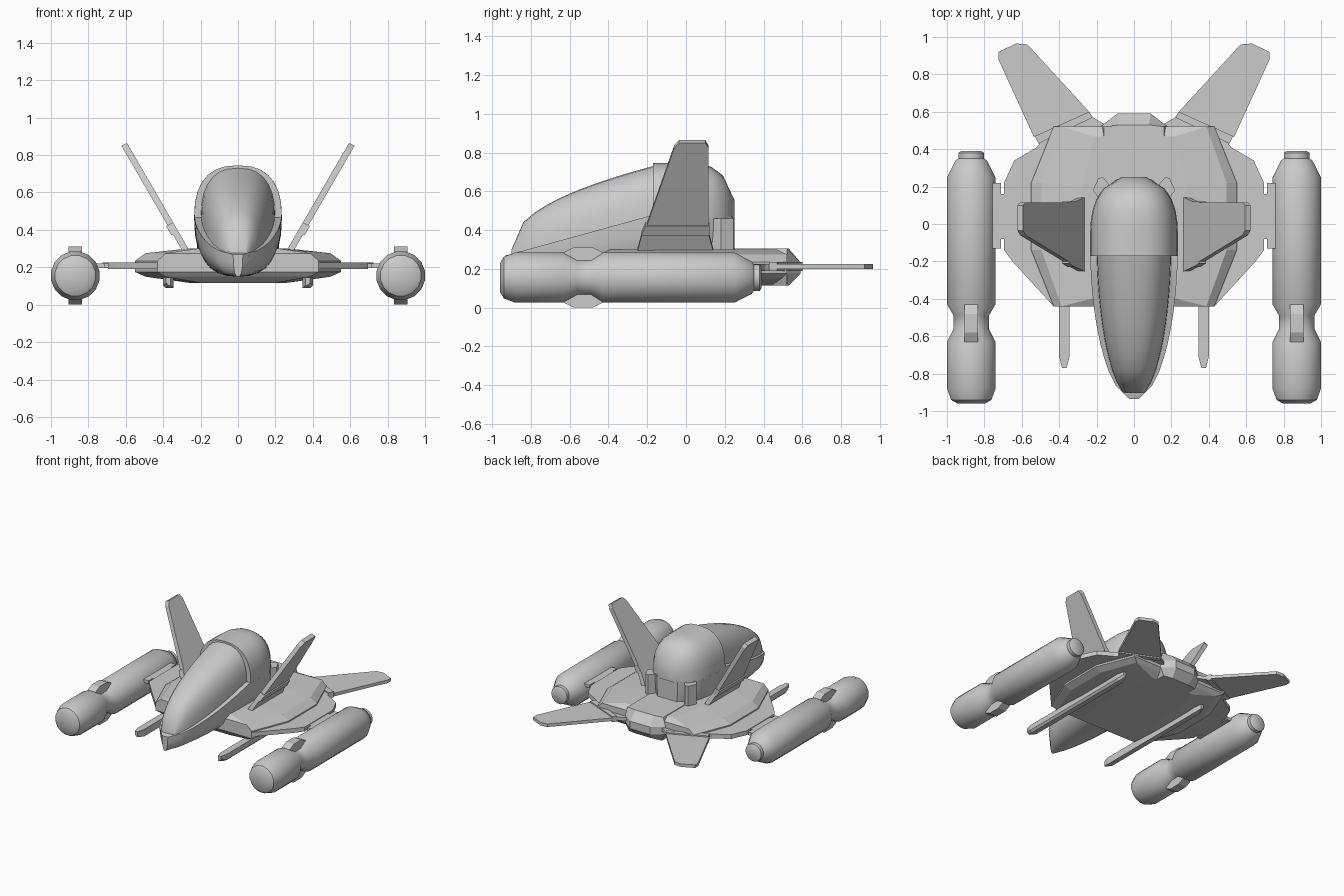
import bpy, bmesh, math
from mathutils import Vector

if "Cube" in bpy.data.objects:
    bpy.data.objects.remove(bpy.data.objects["Cube"])

grey = bpy.data.materials.new("hull_grey")
grey.use_nodes = True
colour = (.6, .6, .6, 1)
grey.diffuse_color = colour
grey.node_tree.nodes["Principled BSDF"].inputs["Base Color"].default_value = colour


def loft(name, rings, mirror=False, smooth=False):
    """Skin a list of equal closed rings and cap both ends."""
    bm = bmesh.new()
    rows = [[bm.verts.new(point) for point in ring] for ring in rings]
    for row, following in zip(rows, rows[1:]):
        for i in range(len(row)):
            # Index i - 1 wraps around to close the ring
            bm.faces.new((row[i - 1], row[i], following[i], following[i - 1]))
    bm.faces.new(rows[0])
    bm.faces.new(rows[-1])
    bmesh.ops.recalc_face_normals(bm, faces=bm.faces)
    mesh = bpy.data.meshes.new(name)
    bm.to_mesh(mesh)
    bm.free()
    mesh.materials.append(grey)
    part = bpy.data.objects.new(name, mesh)
    bpy.context.collection.objects.link(part)
    if mirror:
        part.modifiers.new("mirror", 'MIRROR')
    if smooth:
        bpy.ops.object.select_all(action='DESELECT')
        part.select_set(True)
        bpy.context.view_layer.objects.active = part
        bpy.ops.object.shade_smooth_by_angle(angle=math.radians(35))


def plate(name, outline, offset):
    """Mirrored panel: an outline pushed along an offset."""
    points = [Vector(point) for point in outline]
    loft(name, [points, [point + Vector(offset) for point in points]], mirror=True)


def slab(name, outline, bottom, top):
    """Mirrored horizontal panel from a plan outline."""
    plate(name, [(x, y, bottom) for x, y in outline], (0, 0, top - bottom))


def box(name, left, right, front, back, bottom, top):
    outline = [(left, front), (right, front), (right, back), (left, back)]
    slab(name, outline, bottom, top)


def leaning_fin(name, outline, thickness):
    """Mirrored fin panel given as (y, z), leaning outwards with height."""
    points = [(.26 + .58 * (z - .29), y, z) for y, z in outline]
    plate(name, points, (thickness, 0, -thickness / 2))


def spread(start, end, steps):
    """Evenly spaced stations from start to end."""
    return [start + (end - start) * i / steps for i in range(steps + 1)]


# Engine pods: turned bodies with a waist near the front
pod_x, pod_z, pod_radius = .87, .155, .132
waist_radius, nose_radius, cap_radius = .096, .075, .07


def turned_ring(y, radius, sides=16):
    angles = [2 * math.pi * (i + .5) / sides for i in range(sides)]
    return [(pod_x + radius * math.cos(a), y, pod_z + radius * math.sin(a)) for a in angles]


pod_profile = [(-.96, nose_radius), (-.94, .11), (-.88, pod_radius),
               (-.63, pod_radius), (-.56, waist_radius),
               (-.49, waist_radius), (-.43, pod_radius),
               (.25, pod_radius), (.34, .085),
               (.35, cap_radius), (.38, cap_radius), (.39, .055)]
loft("engine_pod", [turned_ring(y, radius) for y, radius in pod_profile],
     mirror=True, smooth=True)

# Clamps bridging the waist above and below
for name, side in (("engine_top_clamp", 1), ("engine_bottom_clamp", -1)):
    profile = [(-.63, .06), (-.63, .13), (-.58, pod_z), (-.48, pod_z), (-.43, .13), (-.43, .06)]
    plate(name, [(pod_x - .035, y, pod_z + side * height) for y, height in profile], (.07, 0, 0))

# Disc body: one plan outline stacked at several heights
disc_half = [(.43, .52), (.55, .22), (.55, -.14), (.43, -.44)]
disc_plan = disc_half + [(-x, y) for x, y in reversed(disc_half)]


def disc_ring(height, width, length):
    return [(x * width, y * length, height) for x, y in disc_plan]


loft("disc_body", [disc_ring(.115, .45, .85), disc_ring(.15, .9, .95),
                   disc_ring(.175, 1, 1), disc_ring(.235, 1, 1),
                   disc_ring(.275, .9, 1), disc_ring(.3, .5, .9)])


# Rear bulge of the disc
def bulge_ring(height, width, back):
    return [(-width, .2, height), (-width, .52, height), (-width / 2, back, height),
            (width / 2, back, height), (width, .52, height), (width, .2, height)]


loft("rear_bulge", [bulge_ring(.115, .15, .53), bulge_ring(.175, .18, .59),
                    bulge_ring(.235, .18, .59), bulge_ring(.305, .16, .53)])

# Thin side wings and the pylons that carry the engines
side_wing = [(.3, .52), (.43, .52), (.52, .41), (.64, .34), (.695, .22),
             (.695, -.14), (.65, -.2), (.43, -.44), (.3, -.3)]
slab("side_wing", side_wing, .19, .225)
box("engine_pylon", .65, .72, -.08, .16, .195, .22)
box("engine_pylon_pad", .71, .76, -.13, .22, .195, .22)

# Rear swept wings with roots and hinge strips
rear_wing = [(.24, .6), (.57, .96), (.63, .965), (.725, .92), (.725, .88), (.535, .465)]
slab("rear_wing", rear_wing, .2, .225)
slab("rear_wing_hinge", [(.22, .57), (.24, .6), (.53, .47), (.51, .43)], .19, .235)
slab("rear_wing_root", [(.1, .5), (.22, .57), (.51, .43), (.42, .38)], .2, .225)

# Upright fins: foot, hinge and blade
leaning_fin("fin_foot", [(-.255, .29), (-.225, .4), (.115, .4), (.145, .29)], .03)
leaning_fin("fin_hinge", [(-.23, .39), (-.21, .44), (.12, .44), (.12, .39)], .038)
fin_blade = [(-.205, .43), (-.06, .84), (-.035, .865), (.1, .865), (.115, .84), (.115, .43)]
leaning_fin("fin_blade", fin_blade, .03)


# Cockpit: widths and heights follow oval rules along its length
def oval(t, power):
    return math.sqrt(max(0, 1 - abs(t) ** power))


def half_width(y):
    widest = -.1
    if y < widest:
        return .235 * oval((y - widest) / .84, 2)
    return .235 * oval((y - widest) / .36, 3)


def sill(y):
    return min(.47, .47 + .275 * (y + .2))


def half_section(y, width, base, end, steps=14):
    """Half oval from sill to sill, arching towards the end height."""
    ring = []
    for i in range(steps + 1):
        angle = math.pi * i / steps
        across, rise = math.cos(angle), abs(math.sin(angle))
        across = math.copysign(abs(across) ** .8, across)
        ring.append((across * width, y, base + (end - base) * rise ** .8))
    return ring


def canopy_top(y):
    return .3 + .43 * ((y + .9) / .73) ** .45


def hood_top(y):
    return .46 + .285 * oval(max(y, 0) / .26, 3)


loft("cockpit_tub", [half_section(y, half_width(y), sill(y), .15)
                     for y in spread(-.935, .24, 16)], smooth=True)
loft("canopy", [half_section(y, .85 * half_width(y), sill(y) - .02, canopy_top(y))
                for y in spread(-.9, -.17, 12)], smooth=True)
loft("cockpit_hood", [half_section(y, half_width(y), .46, hood_top(y))
                      for y in spread(-.17, .25, 7)], smooth=True)

# Angled braces behind the cockpit
slab("cockpit_brace", [(.1, .17), (.165, .25), (.19, .245), (.22, .18), (.16, .1)], .28, .46)


# Landing skids with tapered tips
def skid_ring(y, inset):
    left, right, bottom, top = .345 + inset, .4 - inset, .088 + inset, .145
    return [(left, y, bottom), (right - .015, y, bottom), (right, y, bottom + .015),
            (right, y, top), (left, y, top)]


loft("landing_skid", [skid_ring(-.77, .015), skid_ring(-.71, 0),
                      skid_ring(.28, 0), skid_ring(.34, .015)], mirror=True)
for name, front in (("skid_mount_front", -.3), ("skid_mount_rear", .2)):
    box(name, .355, .39, front, front + .1, .13, .2)
